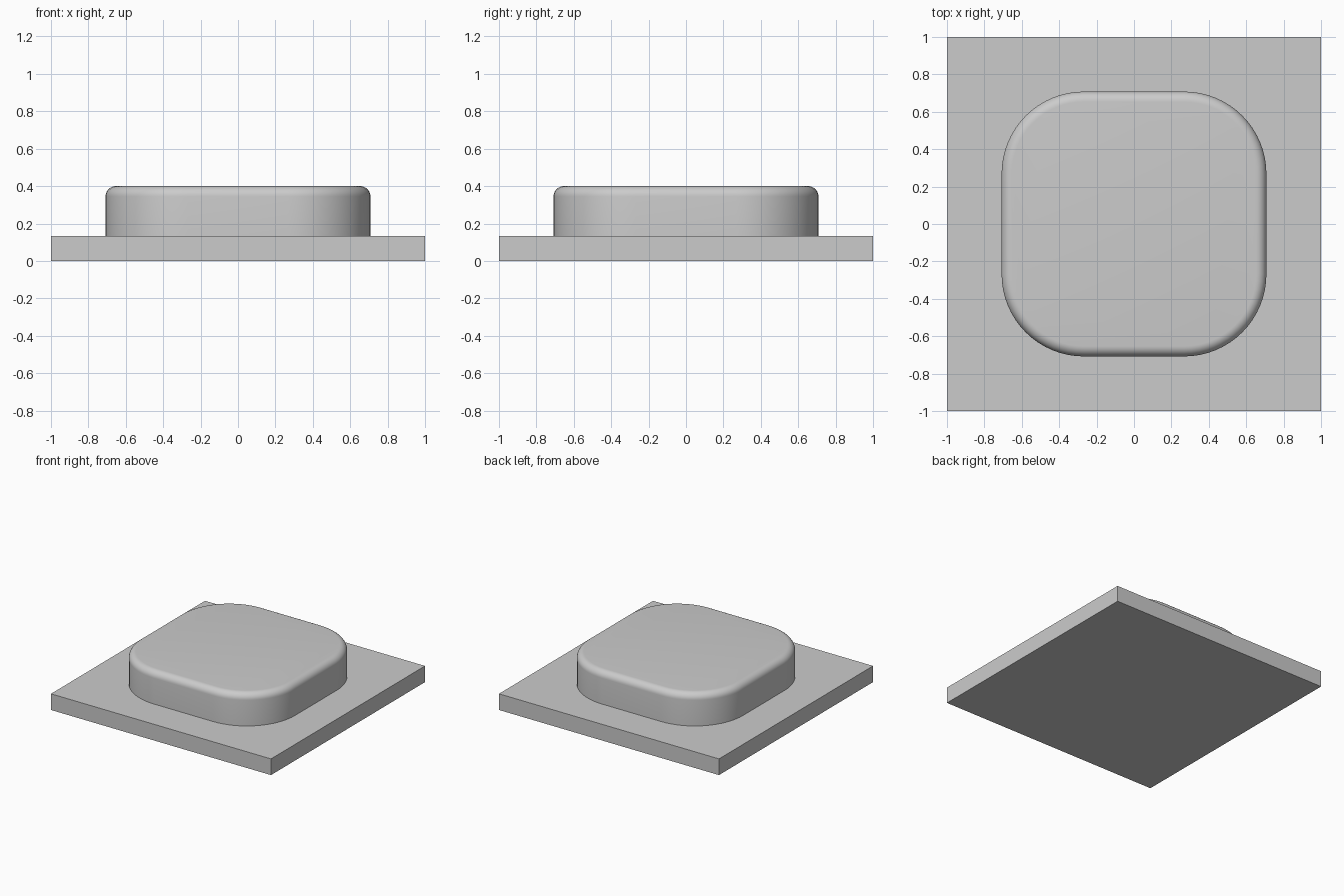
import bpy
import bmesh

old = bpy.data.objects.get("Cube")
if old:
    bpy.data.objects.remove(old, do_unlink=True)

GREY = (0.6, 0.6, 0.6, 1)
grey = bpy.data.materials.new("light_grey")
grey.use_nodes = True
grey.diffuse_color = GREY
grey.node_tree.nodes["Principled BSDF"].inputs["Base Color"].default_value = GREY


def slab(name, half, bottom, top, corner=0, rim=0):
    """Square slab with optional rounded corners and a rounded top rim."""
    bm = bmesh.new()
    bmesh.ops.create_cube(bm, size=2)
    for v in bm.verts:
        v.co.x *= half
        v.co.y *= half
        v.co.z = top if v.co.z > 0 else bottom
    if corner:
        upright = [e for e in bm.edges
                   if abs(e.verts[0].co.z - e.verts[1].co.z) > 0.01]
        bmesh.ops.bevel(bm, geom=upright, offset=corner, segments=16,
                        profile=0.5, affect='EDGES')
    if rim:
        edges = [e for e in bm.edges
                 if all(v.co.z > top - 0.001 for v in e.verts)]
        bmesh.ops.bevel(bm, geom=edges, offset=rim, segments=8,
                        profile=0.5, affect='EDGES')
    bmesh.ops.recalc_face_normals(bm, faces=bm.faces)
    mesh = bpy.data.meshes.new(name)
    bm.to_mesh(mesh)
    bm.free()
    mesh.materials.append(grey)
    obj = bpy.data.objects.new(name, mesh)
    bpy.context.collection.objects.link(obj)
    return obj


# Square base plate
slab("base_plate", 1, 0, 0.133)

# Raised pad with round corners and a soft rim
pad = slab("raised_pad", 0.708, 0.13, 0.4, corner=0.44, rim=0.055)
bpy.ops.object.select_all(action='DESELECT')
pad.select_set(True)
bpy.context.view_layer.objects.active = pad
bpy.ops.object.shade_smooth_by_angle()
